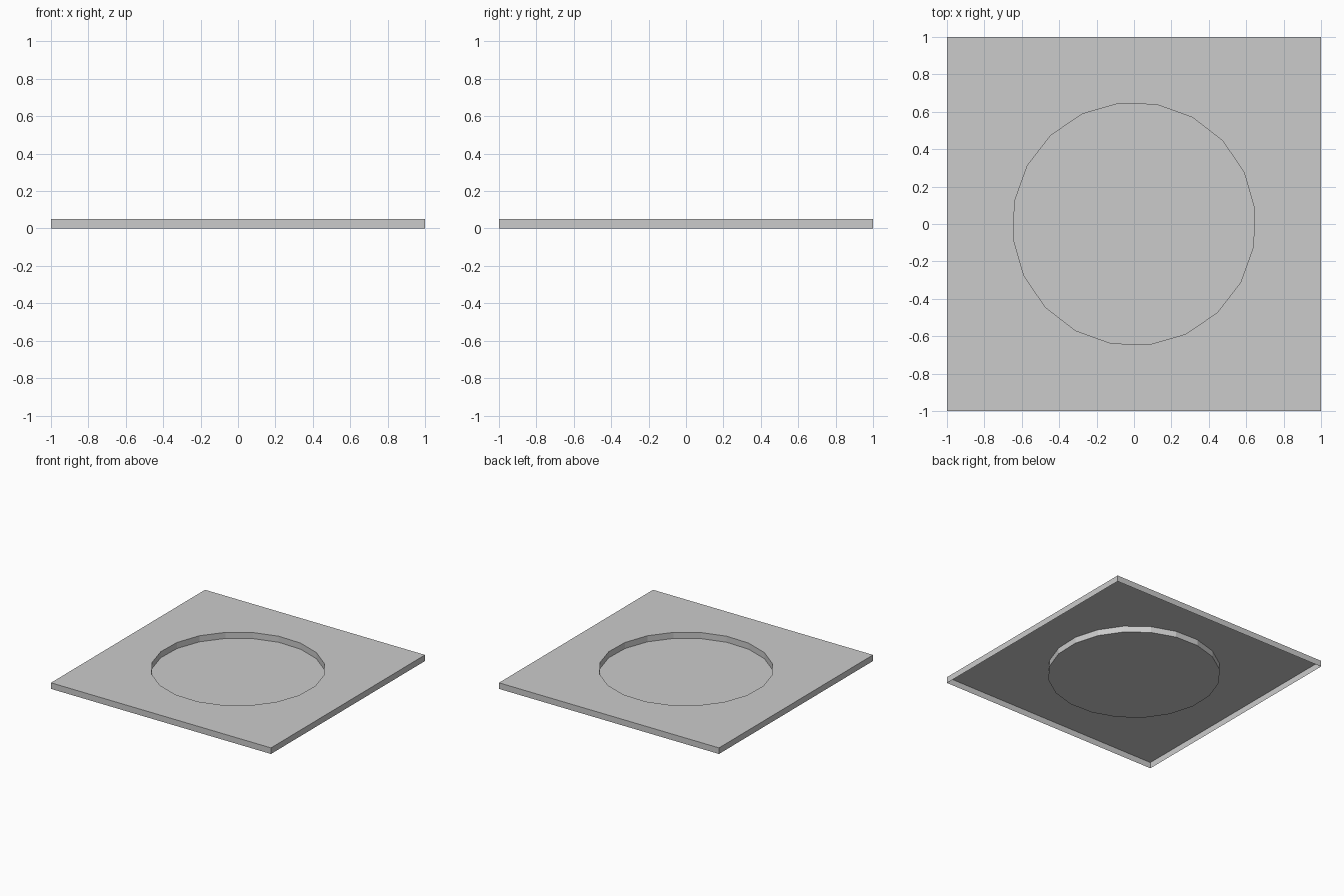
import bpy, bmesh
from math import cos, sin, tau, radians

if "Cube" in bpy.data.objects:
    bpy.data.objects.remove(bpy.data.objects["Cube"])

H = 0.05        # plate height
R = 0.65        # recess radius
SIDES = 20
TURN = radians(7.2)

bm = bmesh.new()


def loop(points, z):
    return [bm.verts.new((x, y, z)) for x, y in points]


def wall(low, high):
    # Band of quads facing away from the centre
    n = len(low)
    return [bm.faces.new((low[i], low[(i + 1) % n], high[(i + 1) % n], high[i]))
            for i in range(n)]


square = [(-1, -1), (1, -1), (1, 1), (-1, 1)]
circle = [(R * cos(TURN + tau * i / SIDES), R * sin(TURN + tau * i / SIDES))
          for i in range(SIDES)]

# Outer skirt, open underneath
skirt_top = loop(square, H)
wall(loop(square, 0), skirt_top)

# Round recess: wall faces inward, floor faces up
rim, floor = loop(circle, H), loop(circle, 0)
wall(rim, floor)
bm.faces.new(floor)

# Top sheet between the square edge and the recess rim
edges = [bm.edges.get((ring[i - 1], ring[i]))
         for ring in (skirt_top, rim) for i in range(len(ring))]
fill = bmesh.ops.triangle_fill(bm, edges=edges, use_beauty=True)
top = [g for g in fill["geom"] if isinstance(g, bmesh.types.BMFace)]
for f in top:
    f.normal_update()
    if f.normal.z < 0:
        f.normal_flip()

mesh = bpy.data.meshes.new("recessed_plate")
bm.to_mesh(mesh)
bm.free()
plate = bpy.data.objects.new("recessed_plate", mesh)
bpy.context.collection.objects.link(plate)
